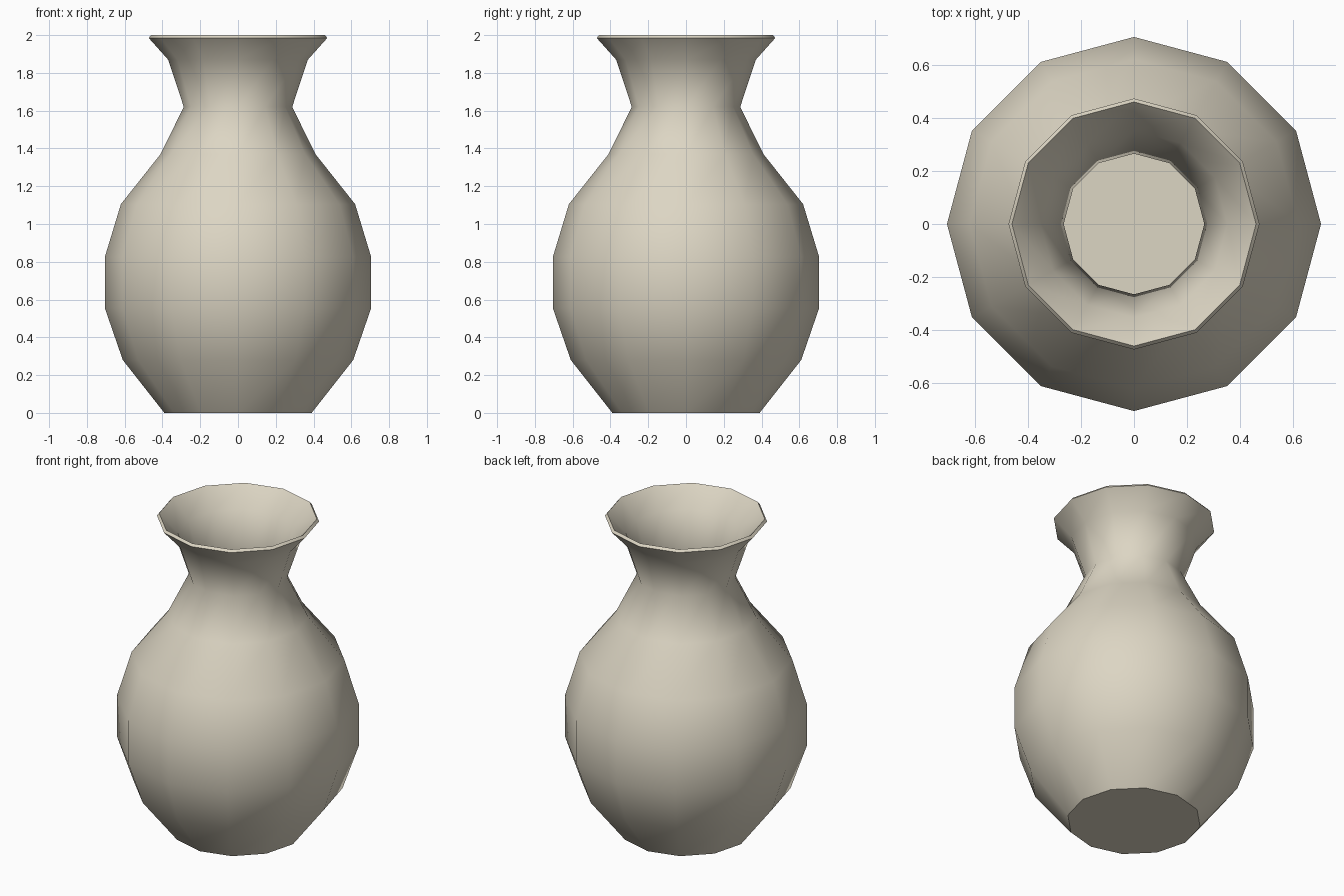
import bpy, bmesh, math

if "Cube" in bpy.data.objects:
    bpy.data.objects.remove(bpy.data.objects["Cube"])

SIDES = 12

clay = bpy.data.materials.new("cream clay")
clay.diffuse_color = (0.72, 0.67, 0.55, 1)
clay.use_nodes = True
clay.node_tree.nodes["Principled BSDF"].inputs["Base Color"].default_value = clay.diffuse_color

# Profile (radius, height): outer wall upward, over the rim, inner wall down to the floor
outer = [(0.39, 0.0), (0.61, 0.28), (0.705, 0.555), (0.705, 0.825), (0.62, 1.105),
         (0.41, 1.37), (0.287, 1.62), (0.37, 1.87), (0.473, 1.985)]
inner = [(0.46, 2.0), (0.352, 1.882), (0.265, 1.62), (0.393, 1.36), (0.602, 1.097),
         (0.685, 0.822), (0.685, 0.558), (0.593, 0.288), (0.38, 0.02)]

# Turn the profile into twelve-sided rings
bm = bmesh.new()
rings = []
for r, z in outer + inner:
    rings.append([bm.verts.new((r * math.cos(2 * math.pi * i / SIDES),
                                r * math.sin(2 * math.pi * i / SIDES), z))
                  for i in range(SIDES)])

# Walls between neighbouring rings
for a, b in zip(rings, rings[1:]):
    for i in range(SIDES):
        j = (i + 1) % SIDES
        bm.faces.new((a[i], a[j], b[j], b[i]))

# Underside and inside floor
bm.faces.new(rings[0][::-1])
bm.faces.new(rings[-1])
bmesh.ops.recalc_face_normals(bm, faces=bm.faces[:])

mesh = bpy.data.meshes.new("vase")
bm.to_mesh(mesh)
bm.free()
mesh.materials.append(clay)
vase = bpy.data.objects.new("vase", mesh)
bpy.context.collection.objects.link(vase)

# Smooth body with crisp base and rim edges
bpy.context.view_layer.objects.active = vase
vase.select_set(True)
bpy.ops.object.shade_smooth_by_angle(angle=math.radians(50))
